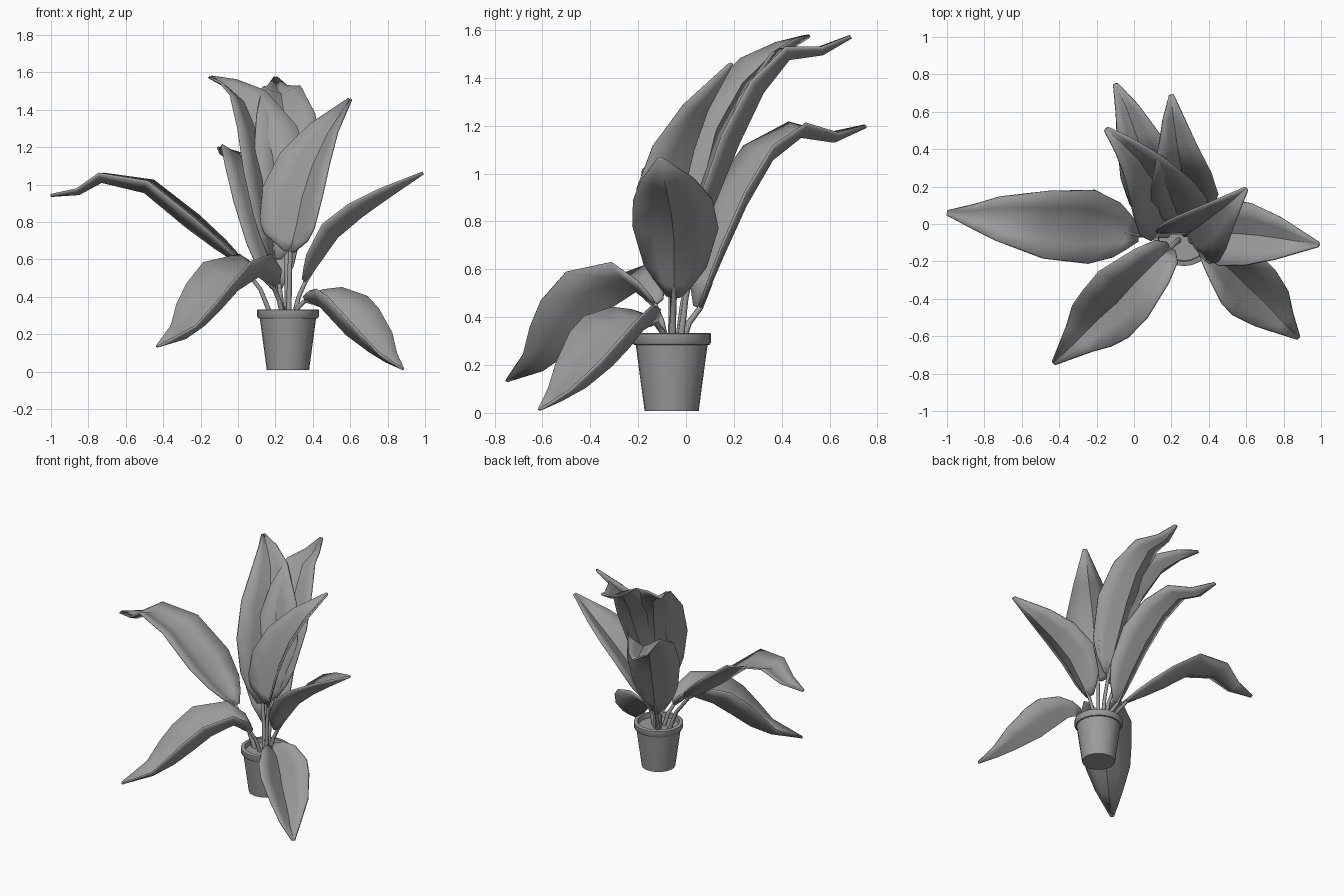
import bpy, bmesh, math
from mathutils import Vector

if "Cube" in bpy.data.objects:
    bpy.data.objects.remove(bpy.data.objects["Cube"])

CX, CY = 0.267, -0.06   # pot axis

grey = bpy.data.materials.new("dark_grey")
grey.diffuse_color = (0.33, 0.33, 0.33, 1)
grey.use_nodes = True
grey.node_tree.nodes["Principled BSDF"].inputs["Base Color"].default_value = grey.diffuse_color


def finish(bm, name, angle=35):
    me = bpy.data.meshes.new(name)
    bmesh.ops.recalc_face_normals(bm, faces=bm.faces)
    bm.to_mesh(me)
    bm.free()
    me.materials.append(grey)
    ob = bpy.data.objects.new(name, me)
    bpy.context.collection.objects.link(ob)
    bpy.ops.object.select_all(action='DESELECT')
    ob.select_set(True)
    bpy.context.view_layer.objects.active = ob
    bpy.ops.object.shade_smooth_by_angle(angle=math.radians(angle))
    return ob


def lathe(name, profile, sides=24):
    bm = bmesh.new()
    rings = []
    for r, z in profile:
        rings.append([bm.verts.new((CX + r * math.cos(2 * math.pi * i / sides),
                                    CY + r * math.sin(2 * math.pi * i / sides), z))
                      for i in range(sides)])
    for a, b in zip(rings, rings[1:]):
        for i in range(sides):
            j = (i + 1) % sides
            bm.faces.new((a[i], a[j], b[j], b[i]))
    bm.faces.new(rings[0])
    bm.faces.new(rings[-1])
    return finish(bm, name)


def width_at(s):
    # blade half-width profile along its length
    keys = [(0, 0.18), (0.12, 0.68), (0.27, 0.98), (0.4, 1.0),
            (0.6, 0.87), (0.8, 0.5), (0.93, 0.2), (1, 0.06)]
    for (a, wa), (b, wb) in zip(keys, keys[1:]):
        if s <= b:
            return wa + (wb - wa) * (s - a) / (b - a)
    return keys[-1][1]


def leaf(name, pts, half, fold, across=None, shift=1.0, flatten=1.0):
    # V-folded blade along a midrib path; fold lifts both edges,
    # shift moves the widest place, flatten opens the fold near the tip
    pts = [Vector(p) for p in pts]
    pts.insert(1, pts[0].lerp(pts[1], 0.5))
    n = len(pts)
    dist = [0.0]
    for a, b in zip(pts, pts[1:]):
        dist.append(dist[-1] + (b - a).length)
    head = pts[-1] - pts[0]
    across = Vector(across) if across else Vector((0, 0, 1)).cross(head)
    bm = bmesh.new()
    rows = []
    for i, p in enumerate(pts):
        t = (pts[min(i + 1, n - 1)] - pts[max(i - 1, 0)]).normalized()
        side = (across - t * across.dot(t)).normalized()
        up = t.cross(side)
        s = dist[i] / dist[-1]
        w = width_at(s ** shift)
        f = fold * (w ** flatten if s > 0.4 else w)
        rows.append([bm.verts.new(p + side * (u * half * w) + up * (f * abs(u) ** 1.1))
                     for u in (-1, -0.5, 0, 0.5, 1)])
    for a, b in zip(rows, rows[1:]):
        for k in range(4):
            bm.faces.new((a[k], a[k + 1], b[k + 1], b[k]))
    ob = finish(bm, name + "_leaf", 45)
    m = ob.modifiers.new("thickness", 'SOLIDIFY')
    m.thickness = 0.012
    m.offset = 0

    # stem from soil to the blade and a little way up its midrib
    d = Vector((pts[0].x - CX, pts[0].y - CY, 0))
    root = Vector((CX, CY, 0.29)) + d * 0.35
    bend = root.lerp(pts[0], 0.5) - d * 0.08 + Vector((0, 0, 0.01))
    path = [root, bend, pts[0], pts[1]]
    cu = bpy.data.curves.new(name + "_stem", 'CURVE')
    cu.dimensions = '3D'
    cu.bevel_depth = 0.013
    cu.bevel_resolution = 1
    cu.use_fill_caps = True
    cu.materials.append(grey)
    sp = cu.splines.new('POLY')
    sp.points.add(len(path) - 1)
    for q, p, r in zip(sp.points, path, (1.2, 1, 0.9, 0.6)):
        q.co = (*p, 1)
        q.radius = r
    bpy.context.collection.objects.link(bpy.data.objects.new(name + "_stem", cu))


# pot with rim, and soil as the inner floor
lathe("pot", [(0.113, 0.008), (0.15, 0.283), (0.158, 0.285), (0.165, 0.295), (0.165, 0.33),
              (0.16, 0.333), (0.14, 0.333), (0.136, 0.3)])

# low drooping leaves
leaf("front_left", [(.19, -.13, .45), (.11, -.21, .51), (0, -.32, .44), (-.09, -.42, .34),
                    (-.18, -.5, .25), (-.28, -.6, .18), (-.43, -.745, .135)],
     0.18, 0.17, flatten=1.5)
leaf("front_right", [(.36, -.13, .38), (.44, -.18, .35), (.51, -.24, .275), (.58, -.31, .2),
                     (.7, -.42, .11), (.79, -.52, .055), (.88, -.61, .015)],
     0.165, 0.165, flatten=1.5)

# side leaves
leaf("left", [(.02, -.06, .57), (-.12, -.03, .66), (-.27, -.01, .77), (-.5, 0, .96),
              (-.73, .03, 1.015), (-.85, .04, .95), (-1, .06, .94)], 0.2, 0.075)
leaf("right", [(.36, -.05, .48), (.43, -.05, .58), (.53, -.05, .72), (.66, -.06, .83),
               (.8, -.08, .93), (.99, -.11, 1.06)], 0.18, 0.09)

# upright leaves
leaf("upright_right", [(.28, -.05, .64), (.31, -.035, .76), (.345, -.01, .93), (.4, .03, 1.1),
                       (.48, .09, 1.27), (.6, .19, 1.455)], 0.19, 0.12, (-.31, .17, 0), shift=0.75)
leaf("back_low", [(.2, .06, .44), (.16, .15, .65), (.11, .25, .87), (.05, .36, 1.06),
                  (.01, .48, 1.155), (-.04, .62, 1.135), (-.1, .75, 1.195)], 0.18, 0.095)
leaf("back_tall", [(.26, .04, .66), (.26, .11, .86), (.26, .22, 1.13), (.25, .32, 1.34),
                   (.23, .43, 1.48), (.21, .57, 1.5), (.2, .69, 1.57)], 0.185, 0.09)
leaf("upright_left", [(.19, .02, .6), (.18, .07, .8), (.155, .14, 1.02), (.11, .22, 1.25),
                      (.03, .34, 1.44), (-.06, .43, 1.52), (-.15, .51, 1.57)],
     0.205, 0.13, (-.45, -.25, 0))
